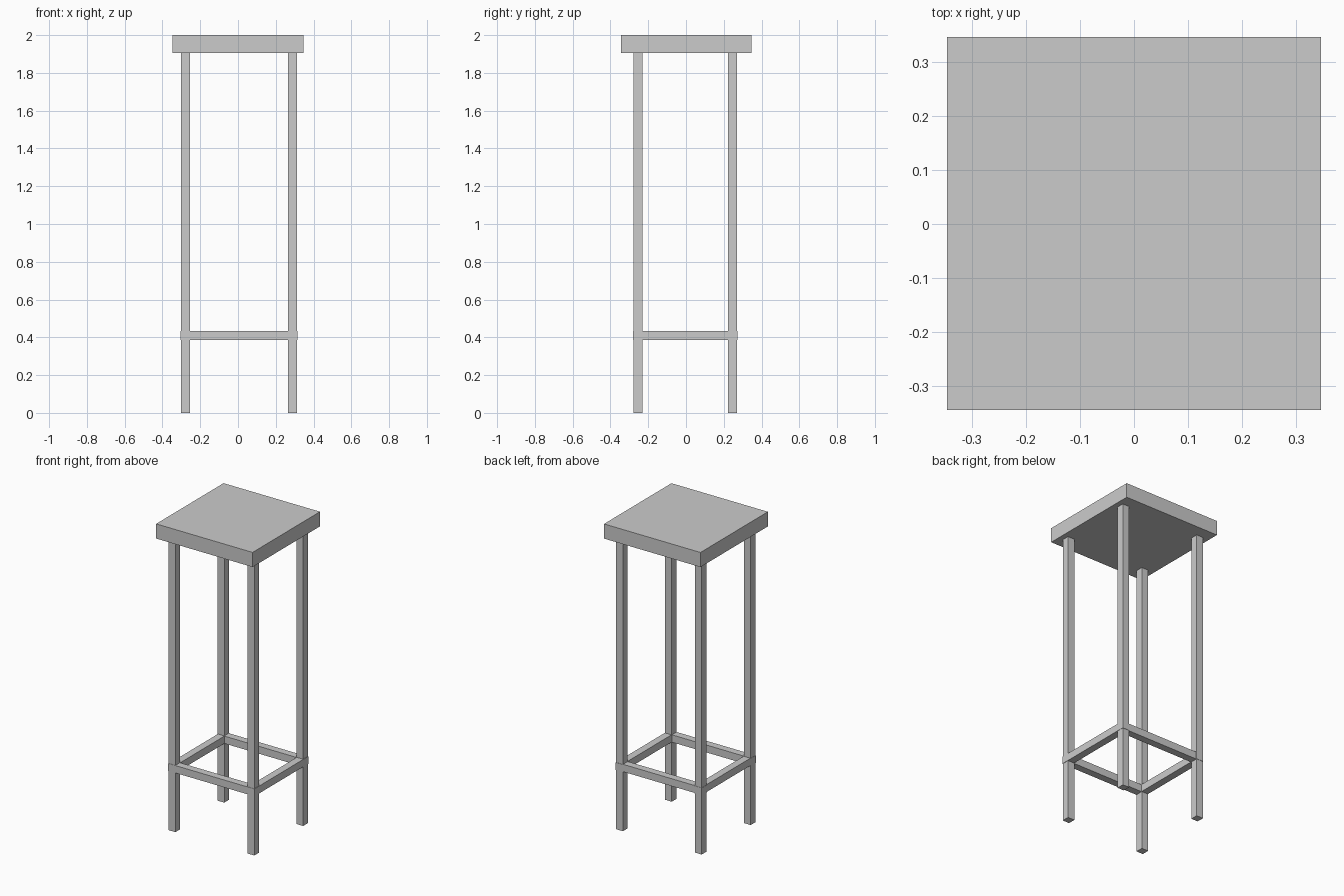
import bpy

if "Cube" in bpy.data.objects:
    bpy.data.objects.remove(bpy.data.objects["Cube"])


def box(name, x, y, z):
    """Box from (min, max) ranges on each axis."""
    bpy.ops.mesh.primitive_cube_add(size=1, location=[(a + b) / 2 for a, b in (x, y, z)])
    ob = bpy.context.object
    ob.name = name
    ob.scale = [b - a for a, b in (x, y, z)]
    bpy.ops.object.transform_apply(location=False, rotation=False, scale=True)
    return ob


# Square seat slab
box("seat", (-0.346, 0.346), (-0.345, 0.346), (1.905, 2.0))

# Leg positions, slightly off centre under the seat
xs = {"left": (-0.302, -0.254), "right": (0.264, 0.312)}
ys = {"front": (-0.279, -0.231), "back": (0.222, 0.270)}
for side, x in xs.items():
    for end, y in ys.items():
        box(f"{end}_{side}_leg", x, y, (0, 1.905))

# Footrest rails, a hair proud of the legs
rail_z = (0.385, 0.433)
e = 0.002
for end, (y0, y1) in ys.items():
    box(f"{end}_rail", (-0.302 - e, 0.312 + e), (y0 - e, y1 - e), rail_z)
for side, (x0, x1) in xs.items():
    box(f"{side}_rail", (x0 + e, x1 + e), (-0.24, 0.270 + e), rail_z)
